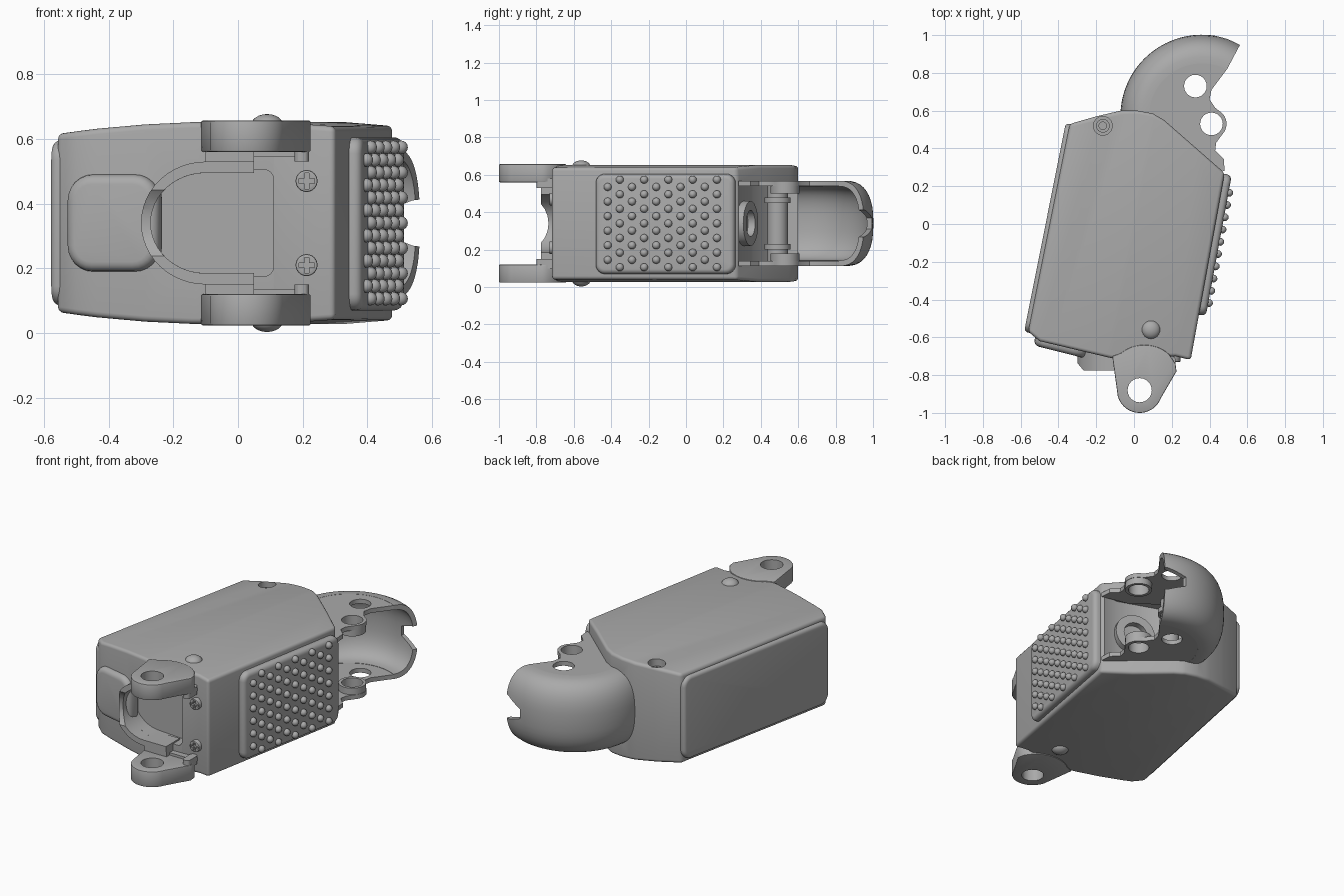
import bpy, bmesh, math
from mathutils import Vector, Matrix

cube = bpy.data.objects.get("Cube")
if cube:
    bpy.data.objects.remove(cube, do_unlink=True)

grey = bpy.data.materials.new("plain grey")
grey.use_nodes = True
COLOR = (0.4, 0.4, 0.4, 1)
grey.diffuse_color = COLOR
grey.node_tree.nodes["Principled BSDF"].inputs["Base Color"].default_value = COLOR
MID = 0.34  # height of the mirror plane between top and bottom


def finish(name, bm):
    bmesh.ops.recalc_face_normals(bm, faces=bm.faces)
    mesh = bpy.data.meshes.new(name)
    bm.to_mesh(mesh)
    bm.free()
    mesh.materials.append(grey)
    ob = bpy.data.objects.new(name, mesh)
    bpy.context.collection.objects.link(ob)
    return ob


def activate(ob):
    bpy.ops.object.select_all(action='DESELECT')
    ob.select_set(True)
    bpy.context.view_layer.objects.active = ob


def smooth(ob, angle=35):
    activate(ob)
    bpy.ops.object.shade_smooth_by_angle(angle=math.radians(angle))
    return ob


def bevel(ob, width, segments=3, angle=40):
    activate(ob)
    m = ob.modifiers.new("bevel", 'BEVEL')
    m.width, m.segments, m.angle_limit = width, segments, math.radians(angle)
    bpy.ops.object.modifier_apply(modifier=m.name)
    return ob


def cut(ob, *cutters):
    for c in cutters:
        activate(ob)
        m = ob.modifiers.new("cut", 'BOOLEAN')
        m.operation, m.solver, m.object = 'DIFFERENCE', 'EXACT', c
        bpy.ops.object.modifier_apply(modifier=m.name)
        bpy.data.objects.remove(c, do_unlink=True)
    return ob


def prism(name, pts, lo, hi, to3d=lambda a, b, d: (a, b, d)):
    """Extrude a 2D outline from lo to hi; to3d places (a, b, depth) in space."""
    bm = bmesh.new()
    rings = [[bm.verts.new(to3d(a, b, d)) for a, b in pts] for d in (lo, hi)]
    bm.faces.new(rings[0])
    bm.faces.new(rings[1])
    for i in range(len(pts)):
        j = (i + 1) % len(pts)
        bm.faces.new((rings[0][i], rings[0][j], rings[1][j], rings[1][i]))
    return finish(name, bm)


def front(x, z, y):  # outlines drawn on the front plane
    return (x, y, z)


def arc(cx, cy, r, a0, a1, n=16, ry=None):
    steps = [math.radians(a0 + (a1 - a0) * i / n) for i in range(n + 1)]
    return [(cx + r * math.cos(t), cy + (ry or r) * math.sin(t)) for t in steps]


def disc(name, x, y, r, lo, hi, to3d=lambda a, b, d: (a, b, d)):
    return prism(name, arc(x, y, r, 0, 345, 23), lo, hi, to3d)


def rounded_rect(a0, a1, b0, b1, r):
    return (arc(a1 - r, b1 - r, r, 0, 90, 6) + arc(a0 + r, b1 - r, r, 90, 180, 6)
            + arc(a0 + r, b0 + r, r, 180, 270, 6) + arc(a1 - r, b0 + r, r, 270, 360, 6))


def wall_frame(p, q):
    """Placement on a vertical wall from p to q, depth pointing outward (right of p to q)."""
    s = Vector((q[0] - p[0], q[1] - p[1], 0))
    length = s.length
    s.normalize()
    n = Vector((s.y, -s.x, 0))
    return length, lambda a, b, d: Vector((p[0], p[1], 0)) + s * a + n * d + Vector((0, 0, b))


def wall_plate(name, p, q, z0, z1, thick, r, edge):
    length, place = wall_frame(p, q)
    ob = prism(name, rounded_rect(0, length, z0, z1, r), -0.05, thick, place)
    return smooth(bevel(ob, edge, 4, 50))


# body: crowned prism, thinner towards its right-hand side
outline = [(-0.56, -0.57), (-0.50, -0.62), (-0.12, -0.71), (0.22, -0.70), (0.30, -0.72),
           (0.48, 0.27), (0.16, 0.55), (0.10, 0.585), (0.02, 0.60), (-0.07, 0.60),
           (-0.20, 0.57), (-0.34, 0.53)]
body = prism("body", outline, -1, 1)
crown = [(-0.50, 0.265), (-0.44, 0.275), (-0.3, 0.292), (-0.15, 0.305), (0, 0.312),
         (0.25, 0.312), (0.42, 0.30), (0.6, 0.28)]
across = Vector((0.98, -0.2, 0))
bm = bmesh.new()
bm.from_mesh(body.data)
for u, h in crown:
    bmesh.ops.bisect_plane(bm, geom=bm.verts[:] + bm.edges[:] + bm.faces[:],
                           plane_co=across * u / across.length_squared, plane_no=across)
for v in bm.verts:
    u = v.co.dot(across)
    for (u0, h0), (u1, h1) in zip(crown, crown[1:]):
        if u0 <= u <= u1:
            h = h0 + (h1 - h0) * (u - u0) / (u1 - u0)
            v.co.z = MID + math.copysign(h, v.co.z)
            break
bm.to_mesh(body.data)
bm.free()
bevel(body, 0.035, 4, 50)

# front pocket, rear mouth and rear screw recess
pocket = arc(-0.10, MID, 0.17, 90, 270, 20, 0.155) + rounded_rect(0, 0.11, MID - 0.165, MID + 0.165, 0.03)[21:] \
    + rounded_rect(0, 0.11, MID - 0.165, MID + 0.165, 0.03)[:7]
mouth = [(0.03, 0.75), (0.0, 0.5), (0.12, 0.36), (0.36, 0.275), (0.47, 0.285), (0.8, 0.4)]
cut(body,
    prism("pocket_cutter", pocket, -0.9, -0.62, front),
    prism("mouth_cutter", mouth, 0.125, 0.555),
    disc("recess_cutter", -0.165, 0.52, 0.05, 0.53, 0.8))
smooth(body)
screw = cut(disc("rear_screw", -0.165, 0.52, 0.036, 0.5, 0.60),
            disc("socket_cutter", -0.165, 0.52, 0.02, 0.57, 0.7))
smooth(screw)

# pivot rim around the front pocket
rim_line = [(0.05, 0.53)] + arc(-0.10, MID, 0.20, 90, 270, 24, 0.19) + [(0.05, 0.15), (0.05, 0.185)] \
    + arc(-0.10, MID, 0.17, 270, 90, 24, 0.155) + [(0.05, 0.495)]
rim = prism("pivot_rim", rim_line, -0.775, -0.64, front)
# hollow of the rim clears the pivoting part
cut(rim, disc("rim_hollow_cutter", -0.89, MID, 0.155, -0.5, 0.3, lambda a, b, d: (d, a, b)))
smooth(rim)

# hinge lugs with holes, small stops, and round rivets, mirrored top and bottom
lug_line = arc(0.03, -0.88, 0.12, 195, 340, 20) + [(0.225, -0.78), (0.22, -0.74)] \
    + arc(0.055, -0.76, 0.16, 25, 140, 14, 0.12) + [(-0.115, -0.70)]
for side, sign in (("upper", 1), ("lower", -1)):
    lo, hi = sorted((MID + sign * 0.22, MID + sign * 0.317))
    lug = bevel(prism(side + "_hinge_lug", lug_line, lo, hi), 0.006, 2, 60)
    cut(lug, disc("hole_cutter", 0.03, -0.88, 0.064, 0, 0.8))
    smooth(lug)
    lo, hi = sorted((MID + sign * 0.185, MID + sign * 0.225))
    prism(side + "_stop", [(-0.10, -0.77), (0.05, -0.77), (0.05, -0.66), (-0.10, -0.66)], lo, hi)
    prism(side + "_ledge", [(0.05, -0.74), (0.215, -0.74), (0.215, -0.66), (0.05, -0.66)],
          *sorted((MID + sign * 0.205, MID + sign * 0.225)))
    prism(side + "_tab", rounded_rect(0.175, 0.22, -0.80, -0.70, 0.02),
          *sorted((MID + sign * 0.19, MID + sign * 0.24)))
    bm = bmesh.new()
    bmesh.ops.create_uvsphere(bm, u_segments=24, v_segments=12, radius=0.05,
                              matrix=Matrix.Translation((0.09, -0.56, MID + sign * 0.302))
                              @ Matrix.Diagonal((1, 1, 0.7, 1)))
    smooth(finish(side + "_rivet", bm))

    # cross-head screws on the front face
    z = MID + sign * 0.13
    head = bevel(disc(side + "_front_screw", 0.212, z, 0.034, -0.73, -0.66, front), 0.005, 2)
    for w, h in ((0.024, 0.007), (0.007, 0.024)):
        cut(head, prism("slot_cutter", [(0.212 - w, z - h), (0.212 + w, z - h),
                                        (0.212 + w, z + h), (0.212 - w, z + h)], -0.8, -0.715, front))
    smooth(head)

# side cover, raised front bump and studded grip pad
wall_plate("side_cover", (-0.34, 0.53), (-0.56, -0.575), 0.085, 0.595, 0.022, 0.06, 0.02)
wall_plate("front_bump", (-0.525, -0.608), (-0.24, -0.68), 0.19, 0.49, 0.035, 0.08, 0.03)
pad_ends = (0.343, -0.48), (0.48, 0.265)
wall_plate("grip_pad", *pad_ends, 0.07, 0.605, 0.038, 0.05, 0.025)

length, place = wall_frame(*pad_ends)
bm = bmesh.new()
for row in range(13):
    for col in range(5):
        along = 0.07 + 0.132 * col + (0.066 if row % 2 == 0 else 0)
        pos = place(along, MID - 0.234 + 0.039 * row, 0.042)
        bmesh.ops.create_uvsphere(bm, u_segments=12, v_segments=8, radius=0.021,
                                  matrix=Matrix.Translation(pos))
smooth(finish("grip_studs", bm), 60)

# hook: hollow curved shell swept round a vertical axis
CX, CY = 0.36, 0.57


def shell_curve(r0, depth, half, n=20):
    pts = []
    for i in range(n + 1):
        t = math.pi * (0.5 - i / n)
        c, s = math.cos(t), math.sin(t)
        pts.append((r0 + depth * max(c, 0) ** 0.8, math.copysign(half * abs(s) ** 0.8, s)))
    return pts


section = shell_curve(0.28, 0.152, 0.228) + shell_curve(0.28, 0.125, 0.198)[::-1]
bm = bmesh.new()
rings = []
SPAN = 40
for i in range(SPAN + 1):
    t = math.radians(190 - 128 * i / SPAN)
    rings.append([bm.verts.new((CX + r * math.cos(t), CY + r * math.sin(t), MID + z)) for r, z in section])
for a, b in zip(rings, rings[1:]):
    for i in range(len(section)):
        j = (i + 1) % len(section)
        bm.faces.new((a[i], a[j], b[j], b[i]))
bm.faces.new(rings[0])
bm.faces.new(rings[-1])
hook = finish("hook_shell", bm)
notch = [(0.44, 0.31), (0.54, 0.27), (0.7, 0.25), (0.7, 0.43), (0.54, 0.41), (0.44, 0.37)]
cut(hook, prism("notch_cutter", notch, 0.7, 1.2, front))
smooth(hook)

# hook cheeks with pivot holes and thick bosses
cheek_line = arc(CX, CY, 0.285, 185, 62, 24) + [(0.41, 0.71), (0.40, 0.66), (0.43, 0.615)] \
    + arc(0.41, 0.53, 0.08, 60, -45, 10) + [(0.435, 0.43), (0.43, 0.39), (0.475, 0.345), (0.48, 0.28),
                                           (0.30, 0.32), (0.10, 0.48)]
for side, sign in (("upper", 1), ("lower", -1)):
    cheek = prism(side + "_hook_cheek", cheek_line, *sorted((MID + sign * 0.2, MID + sign * 0.227)))
    boss = disc(side + "_hook_boss", 0.41, 0.53, 0.078, *sorted((MID + sign * 0.16, MID + sign * 0.226)))
    for part in (cheek, boss):
        cut(part, disc("hole_cutter", 0.41, 0.53, 0.06, 0, 0.8))
    cut(cheek, disc("hole_cutter", 0.325, 0.73, 0.06, 0, 0.8))
    smooth(cheek)
    smooth(boss)

# mechanism inside the rear mouth
smooth(disc("inner_pivot", 0.14, 0.49, 0.055, 0.12, 0.56))
for z in (0.20, 0.45):
    smooth(disc("inner_collar", 0.14, 0.49, 0.07, z, z + 0.03))
_, inner = wall_frame((0.36, 0.275), (0.12, 0.36))
smooth(cut(disc("inner_boss", 0.1, MID, 0.12, -0.04, 0.0, lambda a, b, d: inner(a, b, -d)),
           disc("boss_cutter", 0.1, MID, 0.07, -0.1, 0.1, inner)))
